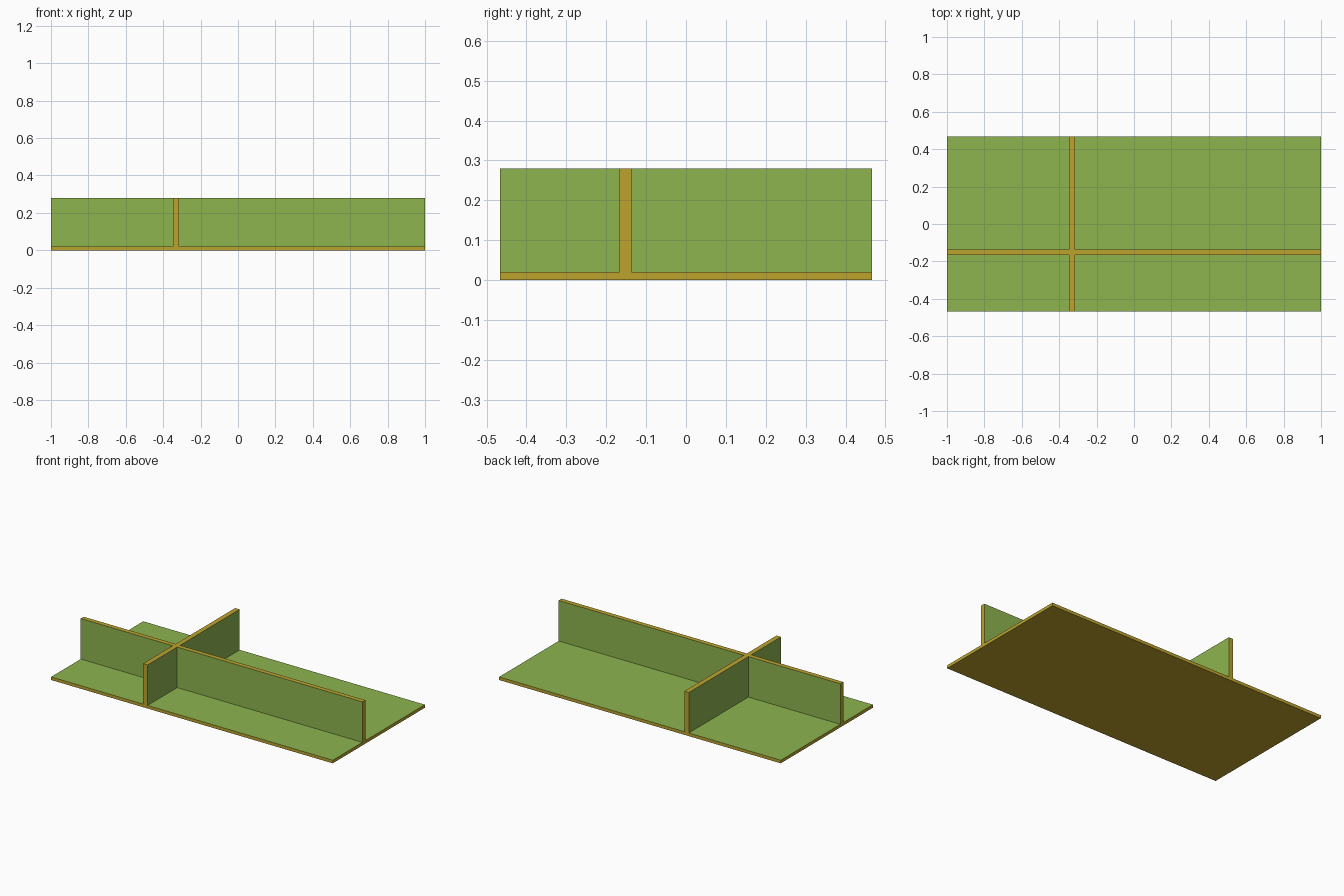
import bpy
import bmesh

if "Cube" in bpy.data.objects:
    bpy.data.objects.remove(bpy.data.objects["Cube"])

HALF_X, HALF_Y = 1.0, 0.467
BASE_TOP, WALL_TOP = 0.02, 0.28
XS = (-HALF_X, -0.347, -0.315, HALF_X)      # cross divider fills the middle column
YS = (-HALF_Y, -0.167, -0.137, HALF_Y)      # long divider fills the middle row


def material(name, rgb):
    mat = bpy.data.materials.new(name)
    mat.diffuse_color = (*rgb, 1.0)
    mat.use_nodes = True
    mat.node_tree.nodes["Principled BSDF"].inputs["Base Color"].default_value = mat.diffuse_color
    return mat


def raise_faces(bm, faces, height):
    """Extrude a region of faces straight up as one piece."""
    out = bmesh.ops.extrude_face_region(bm, geom=faces)["geom"]
    bmesh.ops.delete(bm, geom=faces, context='FACES_KEEP_BOUNDARY')
    verts = [g for g in out if isinstance(g, bmesh.types.BMVert)]
    bmesh.ops.translate(bm, verts=verts, vec=(0, 0, height))
    return [g for g in out if isinstance(g, bmesh.types.BMFace)]


bm = bmesh.new()

# Floor panel, split along the divider edges
grid = [[bm.verts.new((x, y, 0)) for y in YS] for x in XS]
cells = [bm.faces.new((grid[i][j], grid[i + 1][j], grid[i + 1][j + 1], grid[i][j + 1]))
         for i in range(3) for j in range(3)]
underside = [[v.co.copy() for v in reversed(f.verts)] for f in cells]
top = raise_faces(bm, cells, BASE_TOP)
for corners in underside:
    bm.faces.new([bm.verts.new(c) for c in corners])

# Crossing dividers rise from the middle row and column
cross = []
for f in top:
    c = f.calc_center_median()
    if XS[1] < c.x < XS[2] or YS[1] < c.y < YS[2]:
        cross.append(f)
raise_faces(bm, cross, WALL_TOP - BASE_TOP)

bmesh.ops.remove_doubles(bm, verts=bm.verts[:], dist=0.0001)
bmesh.ops.recalc_face_normals(bm, faces=bm.faces[:])

# Green panel surfaces, gold on the underside and all cut edges
for f in bm.faces:
    c, n = f.calc_center_median(), f.normal
    outer_edge = abs(c.x) > HALF_X - 0.001 or abs(c.y) > HALF_Y - 0.001
    rim = n.z > 0.5 and c.z > WALL_TOP - 0.001
    f.material_index = 1 if outer_edge or rim or n.z < -0.5 else 0

mesh = bpy.data.meshes.new("divided_panel")
bm.to_mesh(mesh)
bm.free()
mesh.materials.append(material("green_surface", (0.27, 0.46, 0.08)))
mesh.materials.append(material("gold_edge", (0.51, 0.37, 0.027)))
bpy.context.collection.objects.link(bpy.data.objects.new("divided_panel", mesh))
